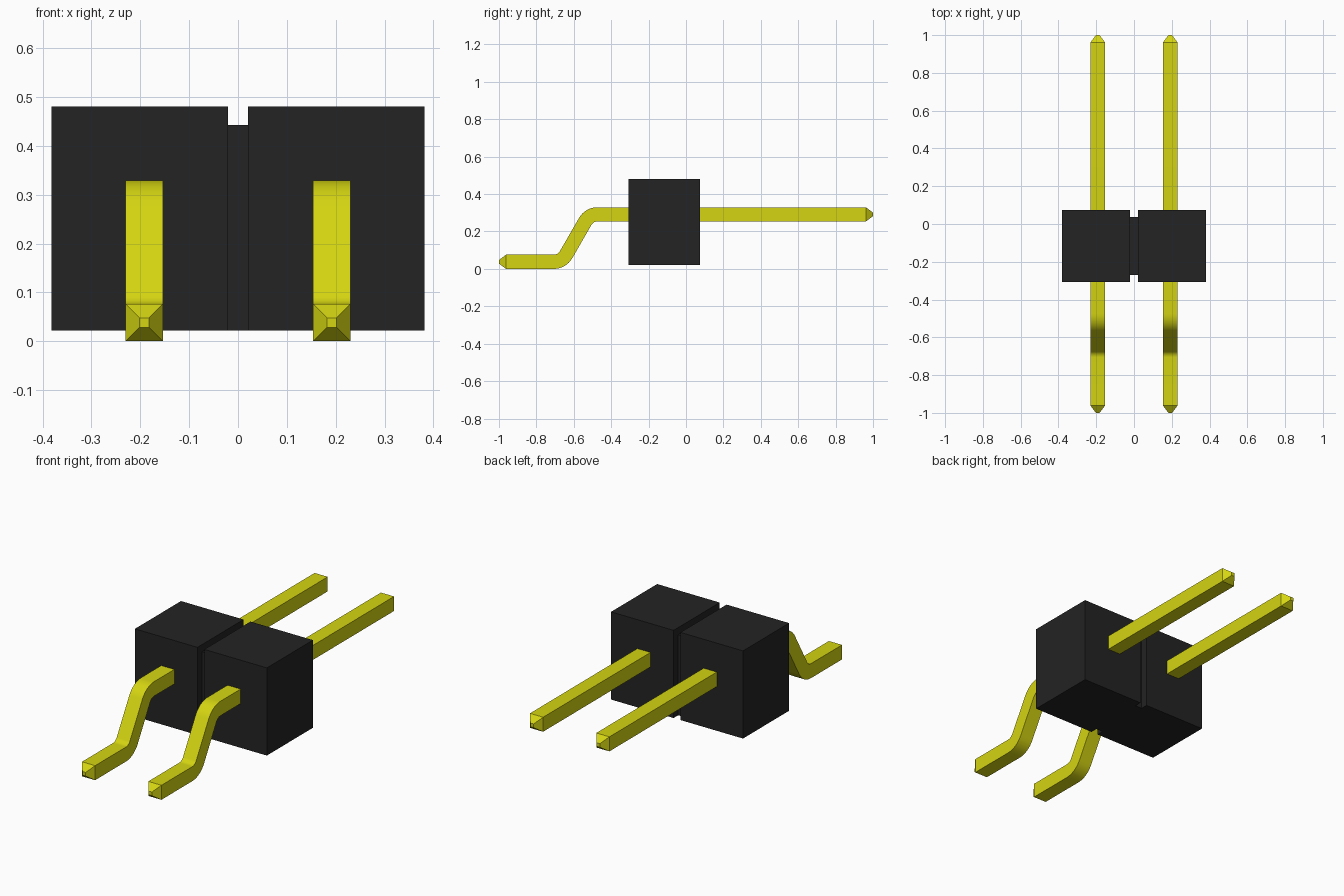
import bpy, bmesh, math

cube = bpy.data.objects.get("Cube")
if cube:
    bpy.data.objects.remove(cube, do_unlink=True)


def material(name, rgb, roughness):
    m = bpy.data.materials.new(name)
    m.use_nodes = True
    m.diffuse_color = (*rgb, 1)
    bsdf = m.node_tree.nodes["Principled BSDF"]
    bsdf.inputs["Base Color"].default_value = (*rgb, 1)
    bsdf.inputs["Roughness"].default_value = roughness
    return m


BLACK = material("black plastic", (0.017, 0.017, 0.017), 0.6)
YELLOW = material("yellow metal", (0.66, 0.66, 0.006), 0.4)


def add_object(name, bm, mat):
    bmesh.ops.recalc_face_normals(bm, faces=bm.faces[:])
    me = bpy.data.meshes.new(name)
    bm.to_mesh(me)
    bm.free()
    me.materials.append(mat)
    ob = bpy.data.objects.new(name, me)
    bpy.context.collection.objects.link(ob)
    return ob


def box(name, lo, hi, mat):
    bm = bmesh.new()
    bmesh.ops.create_cube(bm, size=1)
    for v in bm.verts:
        v.co = [(a + b) / 2 + c * (b - a) for a, b, c in zip(lo, hi, v.co)]
    return add_object(name, bm, mat)


# Housing: two blocks joined by a narrower, lower web
BOTTOM, TOP, FRONT, BACK = 0.022, 0.481, -0.307, 0.074
GAP, SIDE = 0.02, 0.382
box("left_housing", (GAP, FRONT, BOTTOM), (SIDE, BACK, TOP), BLACK)
box("right_housing", (-SIDE, FRONT, BOTTOM), (-GAP, BACK, TOP), BLACK)
box("housing_web", (-GAP, FRONT + 0.038, BOTTOM), (GAP, BACK - 0.038, TOP - 0.038), BLACK)

# Pins: square bar swept along a path with two rounded 60 degree bends
HALF, TIP, TAPER = 0.038, 0.0095, 0.038
Z_FOOT, Z_PIN = HALF, 0.2915
BEND, RADIUS, STEPS = math.radians(60), 0.075, 8


def pin_stations():
    """Yield (y, z, slope, half size) from the foot tip to the straight end."""
    reach = RADIUS * math.tan(BEND / 2)
    y_low, y_high = -0.663 - reach, -0.517 + reach
    out = [(-1, Z_FOOT, 0, TIP), (-1 + TAPER, Z_FOOT, 0, HALF)]
    arc = [BEND * i / STEPS for i in range(STEPS + 1)]
    for a in arc:
        out.append((y_low + RADIUS * math.sin(a),
                    Z_FOOT + RADIUS * (1 - math.cos(a)), a, HALF))
    for a in reversed(arc):
        out.append((y_high - RADIUS * math.sin(a),
                    Z_PIN - RADIUS * (1 - math.cos(a)), a, HALF))
    return out + [(1 - TAPER, Z_PIN, 0, HALF), (1, Z_PIN, 0, TIP)]


def pin(name, x):
    bm = bmesh.new()
    rings = []
    for y, z, a, h in pin_stations():
        rings.append([bm.verts.new((x + sx * h,
                                    y - sz * h * math.sin(a),
                                    z + sz * h * math.cos(a)))
                      for sx, sz in ((-1, -1), (1, -1), (1, 1), (-1, 1))])
    for r, s in zip(rings, rings[1:]):
        for i in range(4):
            j = (i + 1) % 4
            bm.faces.new((r[i], r[j], s[j], s[i]))
    bm.faces.new(rings[0])
    bm.faces.new(rings[-1])
    ob = add_object(name, bm, YELLOW)
    bpy.ops.object.select_all(action='DESELECT')
    ob.select_set(True)
    bpy.context.view_layer.objects.active = ob
    bpy.ops.object.shade_smooth_by_angle(angle=math.radians(25))


pin("left_pin", 0.192)
pin("right_pin", -0.192)
